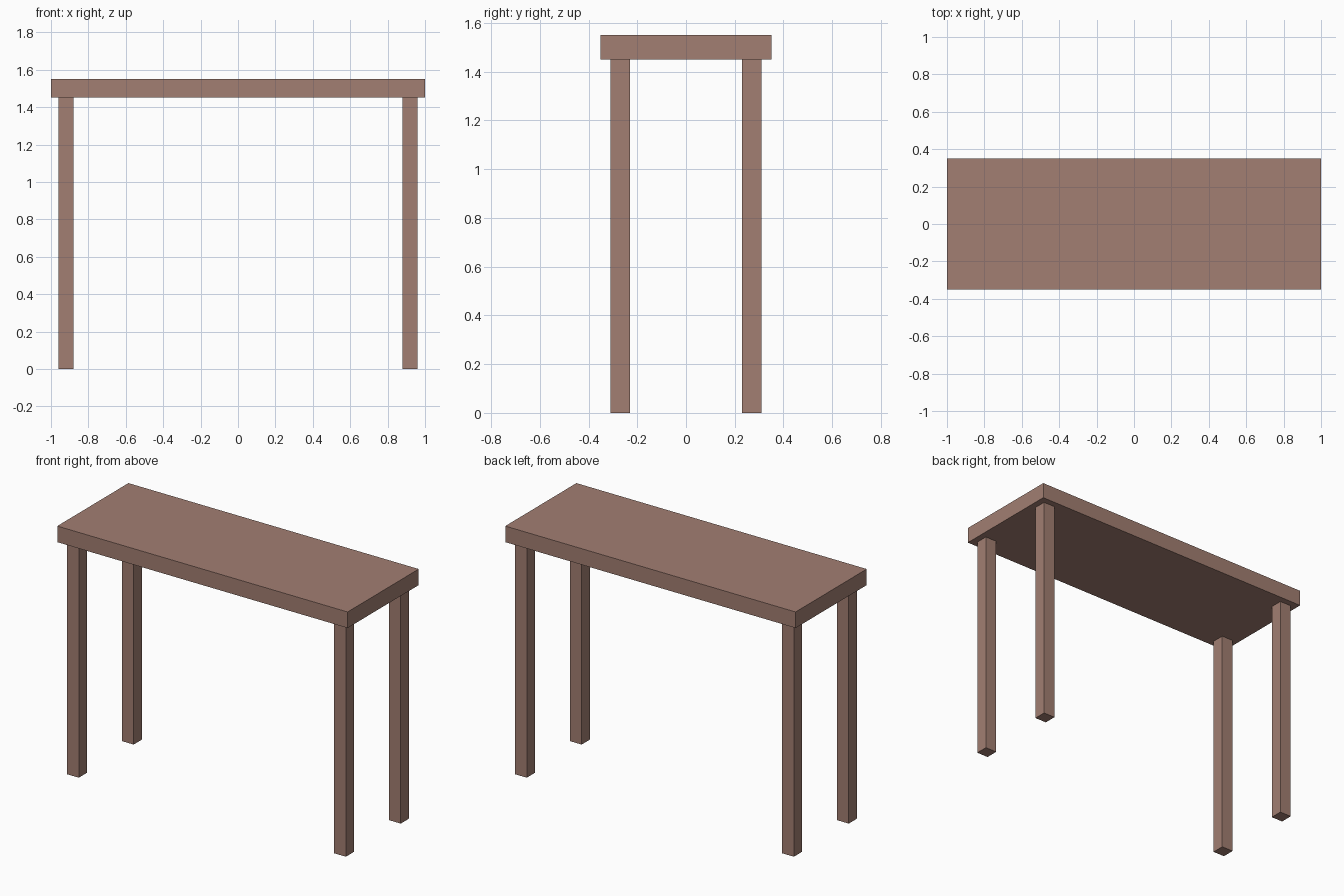
import bpy
import bmesh
from mathutils import Matrix, Vector

if "Cube" in bpy.data.objects:
    bpy.data.objects.remove(bpy.data.objects["Cube"])

wood = bpy.data.materials.new("brown_wood")
wood.diffuse_color = (0.36, 0.21, 0.168, 1.0)
wood.use_nodes = True
wood.node_tree.nodes["Principled BSDF"].inputs["Base Color"].default_value = wood.diffuse_color


def box(name, centre, size):
    """Axis-aligned flat-shaded box."""
    bm = bmesh.new()
    bmesh.ops.create_cube(
        bm, size=1.0,
        matrix=Matrix.Translation(Vector(centre)) @ Matrix.Diagonal((*size, 1.0)))
    mesh = bpy.data.meshes.new(name)
    bm.to_mesh(mesh)
    bm.free()
    mesh.materials.append(wood)
    obj = bpy.data.objects.new(name, mesh)
    bpy.context.collection.objects.link(obj)
    return obj


# Table top
TOP_Z, THICK = 1.55, 0.10
box("table_top", (0, 0, TOP_Z - THICK / 2), (2.0, 0.7, THICK))

# Four square legs, set in from the corners
LEG_H, LEG_W = TOP_Z - THICK, 0.08
for x_side, sx in (("left", -1), ("right", 1)):
    for y_side, sy in (("front", -1), ("back", 1)):
        box(f"{y_side}_{x_side}_leg", (sx * 0.92, sy * 0.27, LEG_H / 2),
            (LEG_W, LEG_W, LEG_H))
